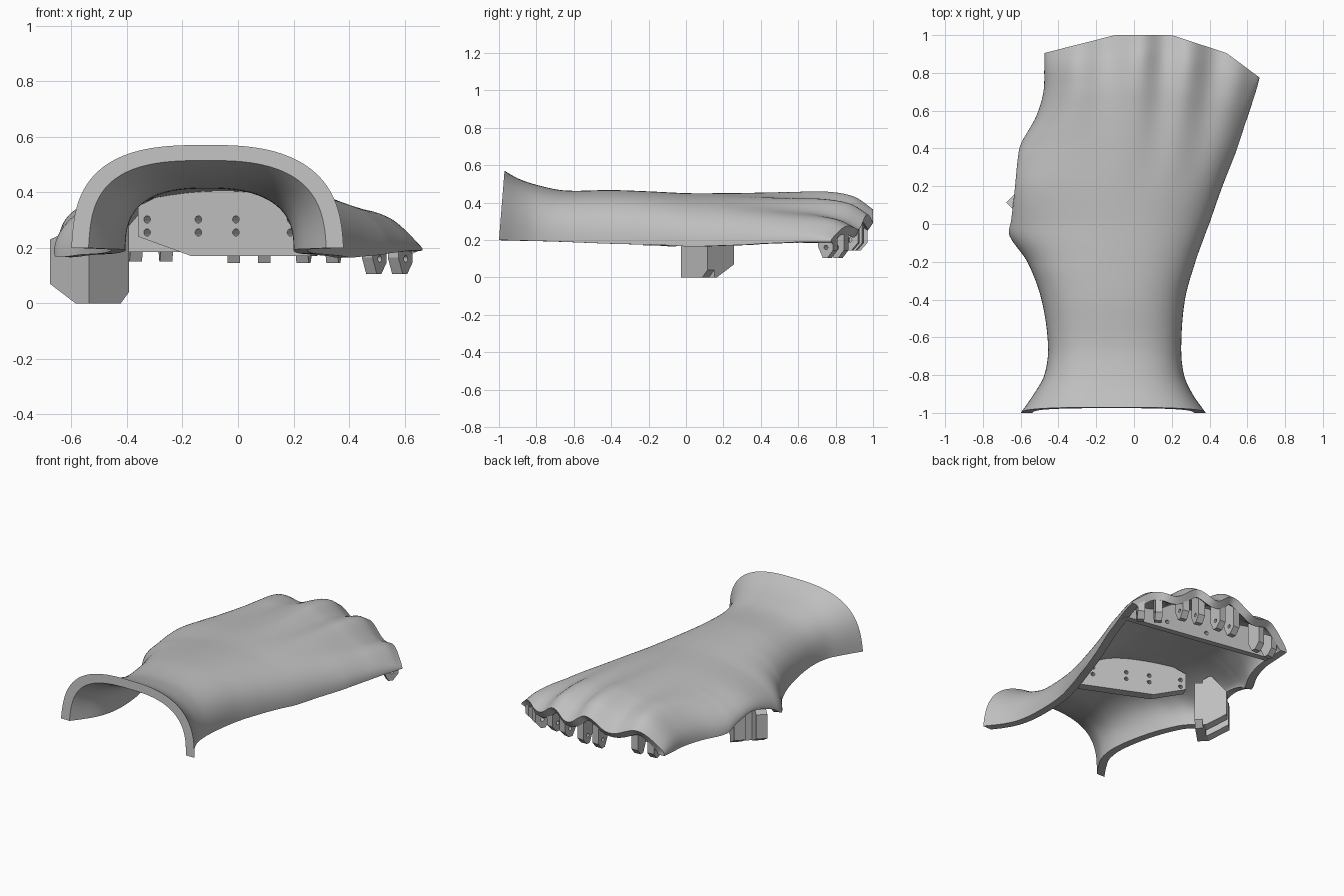
import bpy, bmesh, math
from mathutils import Vector, Matrix
from mathutils.bvhtree import BVHTree

if "Cube" in bpy.data.objects:
    bpy.data.objects.remove(bpy.data.objects["Cube"])

grey = bpy.data.materials.new("plain grey")
grey.use_nodes = True
grey.diffuse_color = (0.52, 0.52, 0.52, 1)
grey.node_tree.nodes["Principled BSDF"].inputs["Base Color"].default_value = (0.52, 0.52, 0.52, 1)


def make(name, bm):
    bmesh.ops.recalc_face_normals(bm, faces=bm.faces)
    me = bpy.data.meshes.new(name)
    bm.to_mesh(me)
    bm.free()
    ob = bpy.data.objects.new(name, me)
    bpy.context.collection.objects.link(ob)
    me.materials.append(grey)
    return ob


def activate(ob):
    bpy.ops.object.select_all(action='DESELECT')
    ob.select_set(True)
    bpy.context.view_layer.objects.active = ob


def curve(keys, col, s):
    """Smooth interpolation of one column of a key table."""
    n = len(keys) - 1
    i = max(0, min(n - 1, sum(k[0] <= s for k in keys) - 1))

    def slope(j):
        a, b = keys[max(0, j - 1)], keys[min(n, j + 1)]
        return (b[col] - a[col]) / (b[0] - a[0])
    p, q = keys[i], keys[i + 1]
    h = q[0] - p[0]
    t = (s - p[0]) / h
    return ((2*t**3 - 3*t*t + 1) * p[col] + (t**3 - 2*t*t + t) * h * slope(i)
            + (3*t*t - 2*t**3) * q[col] + (t**3 - t*t) * h * slope(i + 1))


def lerp(pts, x):
    for (a, b), (c, d) in zip(pts, pts[1:]):
        if x <= c:
            return b + (d - b) * (x - a) / (c - a)
    return pts[-1][1]


# Shell outline: station, left x, right x, left hem z, right hem z, crest z
KEYS = [
    (-1.08, -.66, .44, .20, .20, .635), (-1, -.60, .38, .20, .20, .588),
    (-.9, -.53, .31, .197, .197, .53), (-.8, -.475, .265, .195, .195, .495),
    (-.65, -.455, .25, .19, .19, .465), (-.4, -.49, .27, .18, .18, .467),
    (-.2, -.565, .325, .175, .175, .46), (-.06, -.66, .375, .17, .17, .453),
    (.02, -.65, .405, .22, .165, .45), (.2, -.63, .465, .27, .17, .45),
    (.36, -.615, .52, .24, .175, .45), (.44, -.6, .545, .2, .18, .45),
    (.6, -.52, .585, .19, .185, .45), (.75, -.48, .62, .19, .19, .447),
    (.9, -.475, .65, .195, .19, .415), (1, -.475, .665, .2, .19, .345)]
EDGE = [(-.475, .905), (-.1, 1), (.2, 1), (.49, .905), (.665, .775)]
KNUCKLES = [(-.7, -1), (-.32, 0), (.04, 1), (.3, 2), (.57, 3), (.8, 4)]
LEFT_SHAPE = [(-1, 2.9), (-.7, 2.6), (-.25, 2.4), (0, 1.95), (.35, 1.95), (.6, 2.3), (1, 2.4)]
RIGHT_SHAPE = [(-1, 2.7), (-.7, 2.5), (-.3, 2.4), (1, 2.0)]


def section_x(s, ang):
    c = math.cos(ang)
    f = max(0, min(1, (s + .4) / 1.4))
    xc = -.11 + .11 * f
    n = lerp(RIGHT_SHAPE if c > 0 else LEFT_SHAPE, max(-1, s))
    half = curve(KEYS, 2, s) - xc if c > 0 else xc - curve(KEYS, 1, s)
    return xc + math.copysign(half * abs(c) ** (2 / n), c), n


def shell_point(s, ang):
    x, n = section_x(s, ang)
    x_end = section_x(1, ang)[0]
    y = s - (1 - lerp(EDGE, x_end)) * s * s if s > 0 else s
    rise = max(0, math.sin(ang)) ** (2 / n)
    hem = curve(KEYS, 4 if math.cos(ang) > 0 else 3, s)
    z = hem + (curve(KEYS, 5, s) - hem) * rise
    w = max(0, min(1, (s - .1) / .9))
    w = w * w * (3 - 2 * w)
    # Knuckle ridges, deepening into scallops at the front edge
    wave = math.cos(2 * math.pi * lerp(KNUCKLES, x_end))
    z += rise * (.02 * w * (wave - .3) + .014 * w ** 6 * (wave - .6))
    # Outer side of the hand slopes away from the crest
    z -= .035 * w * max(0, math.sin(2 * ang)) ** 2 * (1 - .6 * max(0, s) ** 6)
    return Vector((x, y, z))


# Palm shell: lofted arch, thickened inward and trimmed at the wrist
ROWS, COLS = 90, 90
bm = bmesh.new()
grid = [[bm.verts.new(shell_point(-1.08 + 2.08 * r / ROWS, math.pi * (1 - c / COLS)))
         for c in range(COLS + 1)] for r in range(ROWS + 1)]
for r in range(ROWS):
    for c in range(COLS):
        bm.faces.new((grid[r][c], grid[r][c + 1], grid[r + 1][c + 1], grid[r + 1][c]))
bmesh.ops.recalc_face_normals(bm, faces=bm.faces)
bm.faces.ensure_lookup_table()
if bm.faces[(ROWS // 2) * COLS + COLS // 2].normal.z < 0:
    bmesh.ops.reverse_faces(bm, faces=bm.faces)
tree = BVHTree.FromBMesh(bm)
me = bpy.data.meshes.new("palm_shell")
bm.to_mesh(me)
bm.free()
shell = bpy.data.objects.new("palm_shell", me)
bpy.context.collection.objects.link(shell)
me.materials.append(grey)
activate(shell)
mod = shell.modifiers.new("thickness", 'SOLIDIFY')
mod.thickness, mod.offset = .05, -1
bpy.ops.object.modifier_apply(modifier=mod.name)
bm = bmesh.new()
bm.from_mesh(me)
cut = bmesh.ops.bisect_plane(bm, geom=bm.verts[:] + bm.edges[:] + bm.faces[:],
                             plane_co=(0, -1, .2), plane_no=(0, -1, .08), clear_outer=True)
rim = [e for e in cut["geom_cut"] if isinstance(e, bmesh.types.BMEdge)]
bmesh.ops.triangle_fill(bm, edges=rim, use_beauty=True)
bm.to_mesh(me)
bm.free()
bpy.ops.object.shade_smooth_by_angle(angle=math.radians(35))


def under(x, y, gap=.025):
    hit = tree.ray_cast(Vector((x, y, -1)), Vector((0, 0, 1)))[0]
    return hit.z - gap if hit else .22


def prism(name, pts, width, frame):
    """Extrude an outline in local x-z by width along local y."""
    bm = bmesh.new()
    f = bm.faces.new([bm.verts.new((a, -width / 2, z)) for a, z in pts])
    ext = bmesh.ops.extrude_face_region(bm, geom=[f])
    bmesh.ops.translate(bm, vec=(0, width, 0),
                        verts=[v for v in ext["geom"] if isinstance(v, bmesh.types.BMVert)])
    bm.transform(frame)
    return make(name, bm)


def drill(ob, holes, frame, radius=.013):
    """Cut round holes along local y."""
    bm = bmesh.new()
    for a, z in holes:
        bmesh.ops.create_cone(bm, cap_ends=True, segments=16, radius1=radius, radius2=radius, depth=.4,
                              matrix=Matrix.Translation((a, 0, z)) @ Matrix.Rotation(math.pi / 2, 4, 'X'))
    bm.transform(frame)
    cutter = make("hole_cutter", bm)
    activate(ob)
    mod = ob.modifiers.new("holes", 'BOOLEAN')
    mod.object, mod.solver = cutter, 'EXACT'
    bpy.ops.object.modifier_apply(modifier=mod.name)
    bpy.data.objects.remove(cutter)


def frame_at(x, y, deg):
    return Matrix.Translation((x, y, 0)) @ Matrix.Rotation(math.radians(deg), 4, 'Z')


def wall(name, base, x0, x1, y_mid, deg, holes, thick):
    """Cross wall whose top follows the underside of the shell, sloped at its left end."""
    fr = frame_at(0, y_mid, deg)
    top = []
    for i in range(25):
        a = x1 + (x0 - x1) * i / 24
        p = fr @ Vector((a, 0, 0))
        top.append((a, min(under(p.x, p.y), .35 + .45 * (a - x0))))
    ob = prism(name, base + top, thick, fr)
    drill(ob, holes, fr)


# Slanted palm wall and the wall behind the knuckles
PAIRS = [(a, z) for a in (-.345, -.143, .005, .22) for z in (.255, .302)]
wall("palm_wall", [(-.38, .24), (-.17, .17), (.3, .17)], -.38, .3, -.08, -24, PAIRS, .06)
wall("knuckle_wall", [(-.43, .185), (.6, .185)], -.43, .6, .71, -10,
     [(a, .235) for a in (-.3, .02, .3)], .04)

# Paired hinge lugs at each knuckle: x, y, turn, bottom z
for name, x, y, deg, low in (("first", -.32, .925, 5, .15), ("second", .04, .985, 0, .145),
                             ("third", .303, .95, -12, .145), ("little", .57, .84, -32, .105)):
    for side in (-1, 1):
        fr = (frame_at(x, y, deg) @ Matrix.Translation((side * .055, 0, 0))
              @ Matrix.Rotation(math.pi / 2, 4, 'Z'))

        def top(a):
            p = fr @ Vector((a, 0, 0))
            return max(low + .07, under(p.x, p.y, .03))
        pts = [(-.11, top(-.11)), (-.11, low + .06), (-.08, low), (-.05, low),
               (-.015, low + .04), (-.015, top(-.015)), (-.07, top(-.07))]
        ob = prism(name + "_knuckle_lug", pts, .045, fr)
        drill(ob, [(-.06, low + .055)], fr, .012)

# Thumb mount: solid inner block with two turned lugs reaching outward
fr = frame_at(-.535, .115, 135)
for side, peak in ((-1, .35), (1, .26)):
    lug_frame = fr @ Matrix.Translation((0, side * .067, 0))
    lug = prism("thumb_lug", [(-.05, peak - .03), (-.05, 0), (-.03, 0),
                              (.1, .07), (.1, .23), (.0, peak)], .068, lug_frame)
    drill(lug, [(.06, .13)], lug_frame, .015)
side_frame = fr @ Matrix.Rotation(math.pi / 2, 4, 'Z')
block = prism("thumb_block", [(-.101, .3), (-.101, .04), (-.06, 0), (.101, 0), (.101, .18), (.03, .28)],
              .06, side_frame @ Matrix.Translation((0, .07, 0)))
drill(block, [(0, .05)], side_frame, .015)
